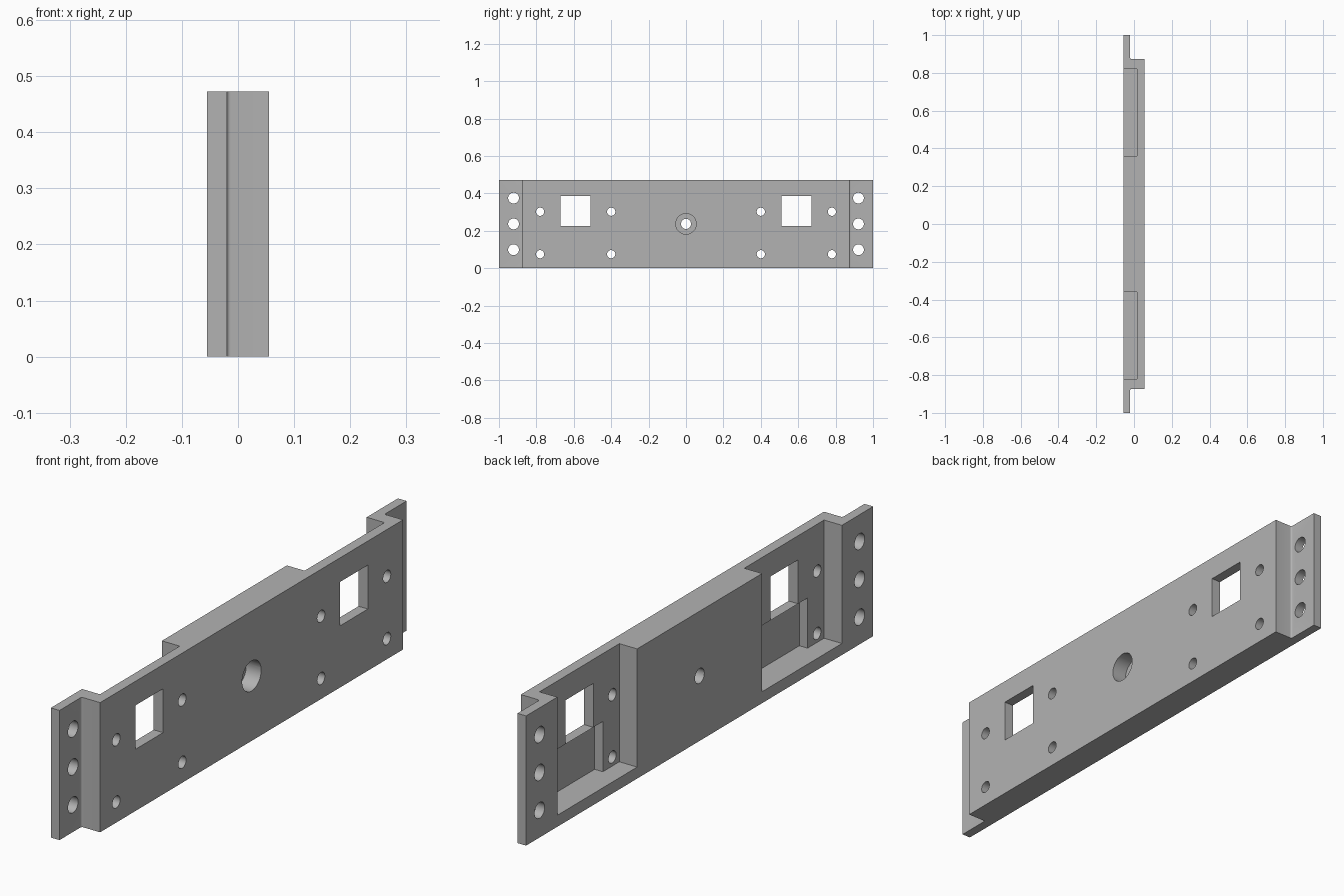
import bpy
import bmesh
from math import cos, sin, pi, radians
from mathutils import Matrix

if "Cube" in bpy.data.objects:
    bpy.data.objects.remove(bpy.data.objects["Cube"])

BACK, FRONT, TAB = -0.055, 0.055, -0.02   # plate depth levels along x
HEIGHT, MID = 0.473, 0.237
SHOULDER, FILLET = 0.873, 0.007

grey = bpy.data.materials.new("plain grey")
grey.use_nodes = True
grey.diffuse_color = (0.45, 0.45, 0.45, 1)
grey.node_tree.nodes["Principled BSDF"].inputs["Base Color"].default_value = grey.diffuse_color


def make_object(name, bm):
    bmesh.ops.recalc_face_normals(bm, faces=bm.faces[:])
    mesh = bpy.data.meshes.new(name)
    bm.to_mesh(mesh)
    bm.free()
    obj = bpy.data.objects.new(name, mesh)
    mesh.materials.append(grey)
    bpy.context.collection.objects.link(obj)
    return obj


def box(name, x0, x1, y0, y1, z0, z1):
    bm = bmesh.new()
    place = Matrix.Translation(((x0 + x1) / 2, (y0 + y1) / 2, (z0 + z1) / 2))
    size = Matrix.Diagonal((x1 - x0, y1 - y0, z1 - z0, 1))
    bmesh.ops.create_cube(bm, size=1, matrix=place @ size)
    return make_object(name, bm)


def drill(name, y, z, radius, x0=-0.1, x1=0.1):
    bm = bmesh.new()
    place = Matrix.Translation(((x0 + x1) / 2, y, z)) @ Matrix.Rotation(pi / 2, 4, "Y")
    bmesh.ops.create_cone(bm, cap_ends=True, segments=32, radius1=radius,
                          radius2=radius, depth=x1 - x0, matrix=place)
    return make_object(name, bm)


# Plate: stepped plan profile with filleted shoulders, extruded upward
half = [(BACK, 1), (TAB, 1)]
for i in range(5):
    a = i / 4 * pi / 2
    half.append((TAB + FILLET * (1 - cos(a)), SHOULDER + FILLET * (1 - sin(a))))
half.append((FRONT, SHOULDER))
outline = half + [(x, -y) for x, y in reversed(half)]
bm = bmesh.new()
face = bm.faces.new([bm.verts.new((x, y, 0)) for x, y in outline])
top = bmesh.ops.extrude_face_region(bm, geom=[face])["geom"]
bmesh.ops.translate(bm, vec=(0, 0, HEIGHT),
                    verts=[v for v in top if isinstance(v, bmesh.types.BMVert)])
plate = make_object("mounting_plate", bm)

# Cutters, mirrored to both ends
cutters = []
for s in (1, -1):
    def span(a, b):
        return sorted((s * a, s * b))
    cutters += [
        box("pocket_cutter", -0.1, 0.017, *span(0.36, 0.82), 0.042, 0.6),
        box("slot_cutter", 0.0, 0.05, *span(0.455, 0.725), 0.042, 0.225),
        box("window_cutter", -0.1, 0.1, *span(0.51, 0.67), 0.225, 0.385),
    ]
    cutters += [drill("screw_hole_cutter", s * y, z, 0.022)
                for y in (0.4, 0.78) for z in (0.075, 0.302)]
    cutters += [drill("tab_hole_cutter", s * 0.922, MID + dz, 0.029)
                for dz in (-0.138, 0, 0.138)]

# Central hole with counterbore
cutters.append(drill("centre_hole_cutter", 0, MID, 0.027))
cutters.append(drill("counterbore_cutter", 0, MID, 0.055, x0=-0.005))

# Cut everything out and discard the cutters
bpy.context.view_layer.objects.active = plate
for cutter in cutters:
    cutter.hide_render = True
    mod = plate.modifiers.new("cut", "BOOLEAN")
    mod.operation = "DIFFERENCE"
    mod.solver = "EXACT"
    mod.object = cutter
    bpy.ops.object.modifier_apply(modifier=mod.name)
    bpy.data.objects.remove(cutter)

# Round holes smooth, plate edges sharp
bpy.ops.object.select_all(action="DESELECT")
plate.select_set(True)
bpy.ops.object.shade_smooth_by_angle(angle=radians(30))
